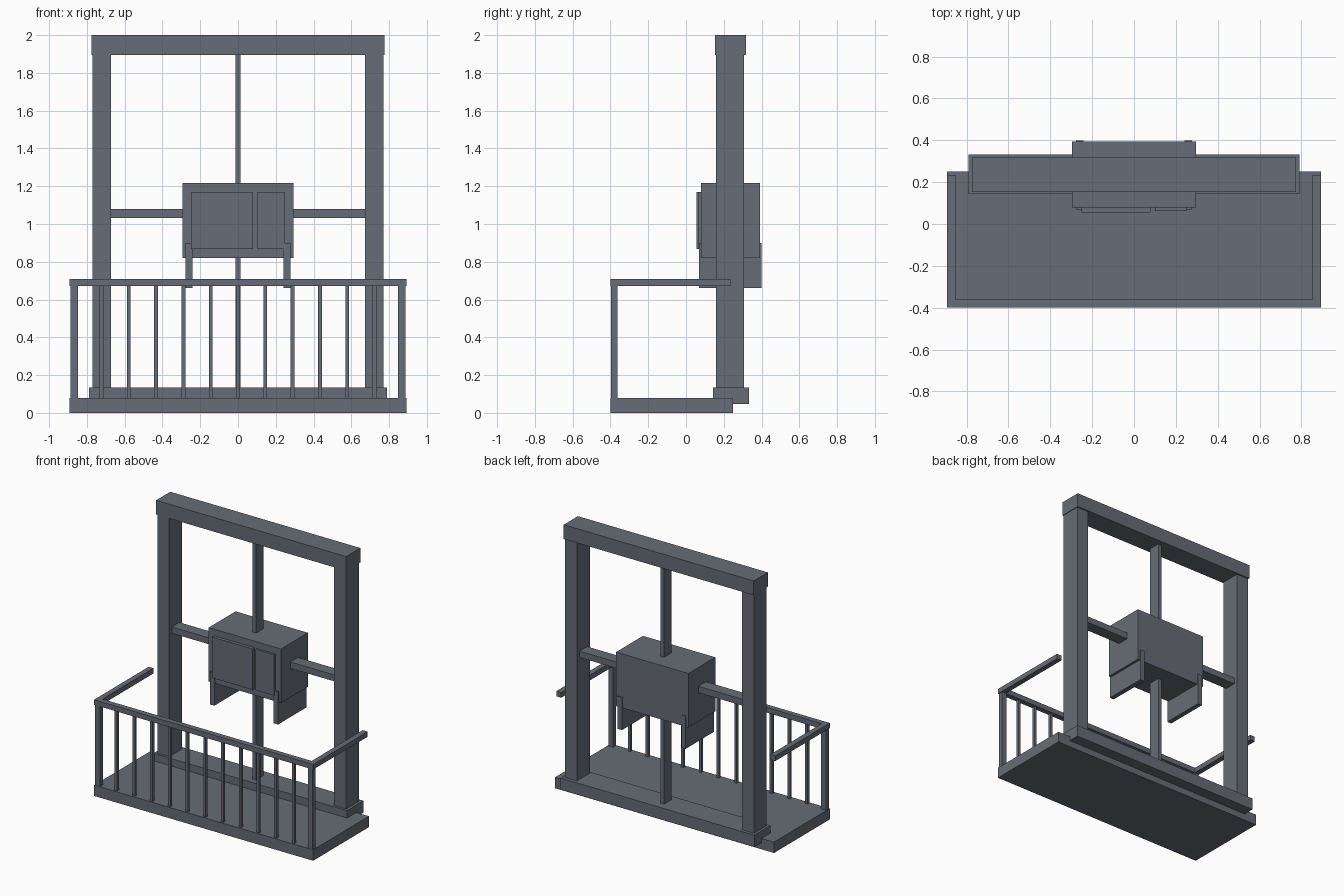
import bpy, bmesh
from mathutils import Vector

if "Cube" in bpy.data.objects:
    bpy.data.objects.remove(bpy.data.objects["Cube"])

slate = bpy.data.materials.new("slate_grey")
slate.diffuse_color = (0.135, 0.152, 0.18, 1)
slate.use_nodes = True
slate.node_tree.nodes["Principled BSDF"].inputs["Base Color"].default_value = slate.diffuse_color


def box(name, x, y, z):
    """Axis-aligned box from (min, max) ranges."""
    lo, hi = Vector((x[0], y[0], z[0])), Vector((x[1], y[1], z[1]))
    bm = bmesh.new()
    bmesh.ops.create_cube(bm, size=1)
    for v in bm.verts:
        v.co = Vector([(lo[i] + hi[i]) / 2 + v.co[i] * (hi[i] - lo[i]) for i in range(3)])
    mesh = bpy.data.meshes.new(name)
    bm.to_mesh(mesh)
    bm.free()
    mesh.materials.append(slate)
    obj = bpy.data.objects.new(name, mesh)
    bpy.context.collection.objects.link(obj)
    return obj


def pair(name, x, y, z):
    """The same box on the right and mirrored on the left."""
    box(name + "_right", x, y, z)
    box(name + "_left", (-x[1], -x[0]), y, z)


# Balcony slab and railing
box("balcony_slab", (-0.893, 0.893), (-0.4, 0.25), (0, 0.08))
box("front_handrail", (-0.893, 0.893), (-0.4, -0.36), (0.672, 0.71))
pair("side_handrail", (0.853, 0.893), (-0.36, 0.235), (0.672, 0.71))
pair("railing_post", (0.848, 0.887), (-0.398, -0.362), (0.08, 0.672))
for i in range(-5, 6):
    c = i * 0.1446
    box(f"baluster_{i + 6}", (c - 0.01, c + 0.01), (-0.39, -0.37), (0.08, 0.672))

# Window frame
box("window_sill", (-0.79, 0.79), (0.143, 0.333), (0.048, 0.135))
box("window_lintel", (-0.775, 0.775), (0.153, 0.318), (1.895, 2.0))
pair("window_jamb", (0.673, 0.77), (0.16, 0.308), (0.135, 1.895))
box("vertical_mullion", (-0.014, 0.014), (0.19, 0.278), (0.135, 1.895))
box("horizontal_mullion", (-0.673, 0.673), (0.19, 0.278), (1.033, 1.08))

# Air conditioner with front panels and brackets
box("cooler_body", (-0.295, 0.295), (0.08, 0.393), (0.82, 1.218))
box("cooler_grille", (-0.25, 0.08), (0.056, 0.08), (0.868, 1.17))
box("cooler_control_panel", (0.1, 0.25), (0.063, 0.08), (0.868, 1.17))
pair("support_bracket", (0.242, 0.277), (0.07, 0.4), (0.66, 0.9))
